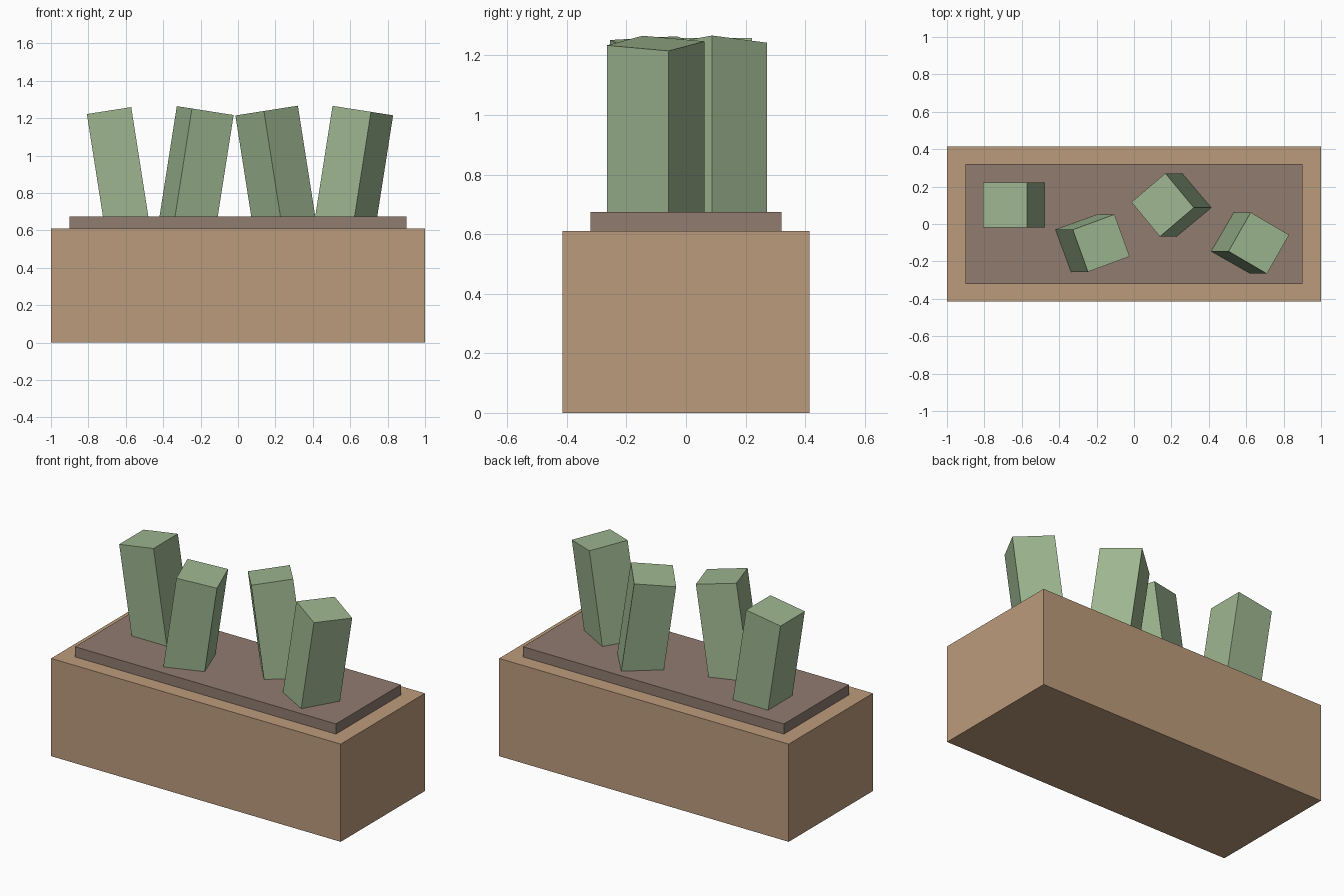
import bpy
from math import radians
from mathutils import Matrix

if "Cube" in bpy.data.objects:
    bpy.data.objects.remove(bpy.data.objects["Cube"])


def material(name, rgb):
    mat = bpy.data.materials.new(name)
    mat.diffuse_color = (*rgb, 1)
    mat.use_nodes = True
    mat.node_tree.nodes["Principled BSDF"].inputs["Base Color"].default_value = mat.diffuse_color
    return mat


def block(name, size, centre, mat, yaw=0, lean=0):
    """Box turned about z, then leaned about the world y axis."""
    bpy.ops.mesh.primitive_cube_add(size=1)
    ob = bpy.context.object
    ob.name = name
    ob.data.transform(Matrix.Diagonal((*size, 1)))
    ob.matrix_world = (Matrix.Translation(centre)
                       @ Matrix.Rotation(radians(lean), 4, 'Y')
                       @ Matrix.Rotation(radians(yaw), 4, 'Z'))
    ob.data.materials.append(mat)
    return ob


wood = material("wood", (0.50, 0.33, 0.20))
earth = material("earth", (0.28, 0.20, 0.16))
leaf = material("leaf", (0.34, 0.47, 0.28))

# Planter trough and the raised bed of soil
block("planter_box", (2.0, 0.83, 0.61), (0, 0, 0.305), wood)
block("soil", (1.802, 0.642, 0.125), (0, 0, 0.611), earth)

# Four plants, zigzagging in y, leaning alternately left and right
for i in range(4):
    side = 1 if i % 2 == 0 else -1
    block(f"plant_{i + 1}", (0.24, 0.24, 0.6),
          (-0.643 + 0.4213 * i, 0.102 * side, 0.944),
          leaf, yaw=20 * i, lean=-8.9 * side)
